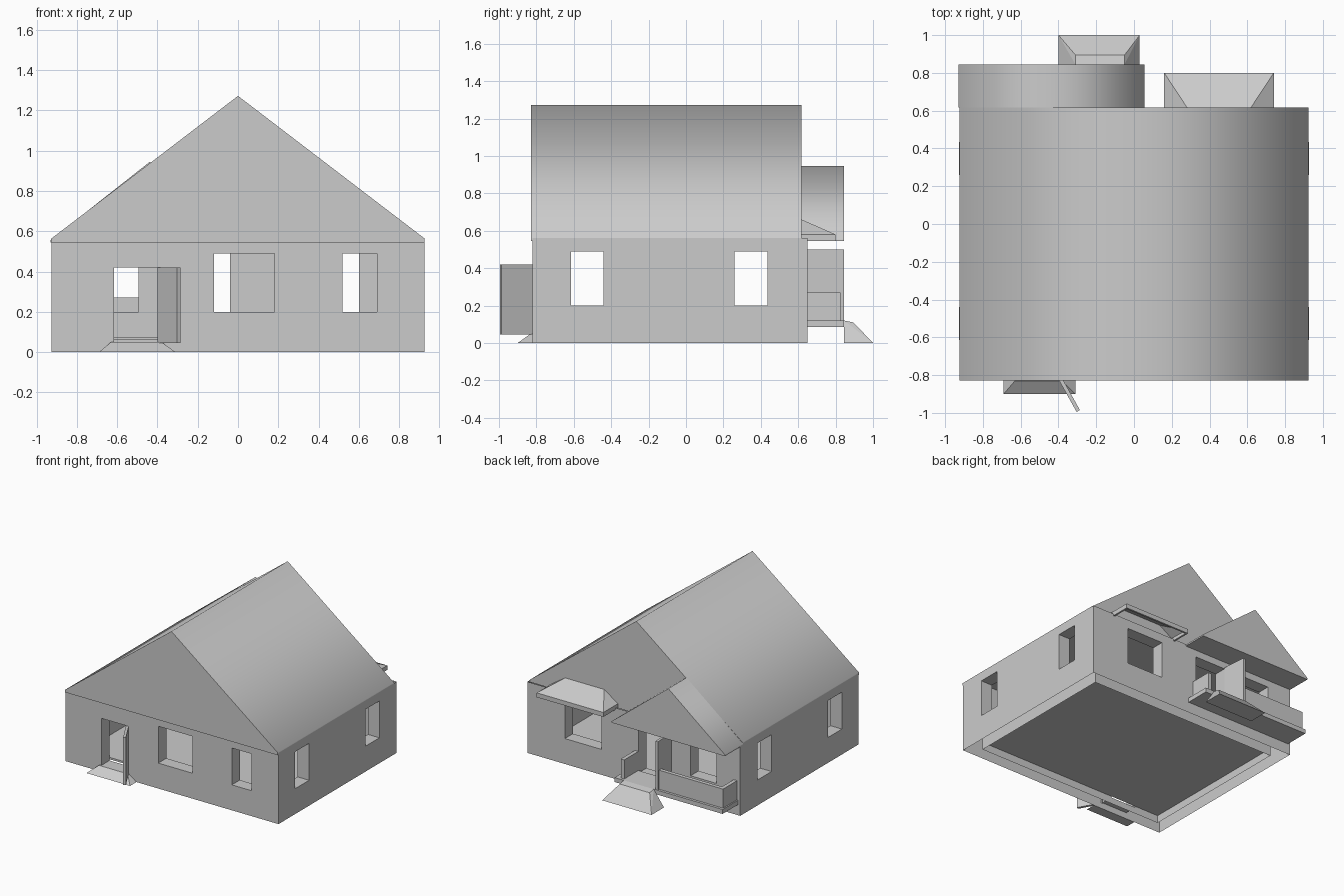
import bpy, bmesh, math
from mathutils import Vector

if "Cube" in bpy.data.objects:
    bpy.data.objects.remove(bpy.data.objects["Cube"])


def finish(bm, name):
    bmesh.ops.remove_doubles(bm, verts=bm.verts, dist=1e-5)
    me = bpy.data.meshes.new(name)
    bm.to_mesh(me)
    bm.free()
    ob = bpy.data.objects.new(name, me)
    bpy.context.collection.objects.link(ob)
    return ob


def hull(name, pts, open_below=False):
    bm = bmesh.new()
    for p in pts:
        bm.verts.new(p)
    bmesh.ops.convex_hull(bm, input=bm.verts)
    bmesh.ops.recalc_face_normals(bm, faces=bm.faces)
    bmesh.ops.dissolve_limit(bm, angle_limit=0.01, verts=bm.verts, edges=bm.edges)
    if open_below:
        bm.normal_update()
        low = [f for f in bm.faces if f.normal.z < -0.9]
        bmesh.ops.delete(bm, geom=low, context='FACES')
    return finish(bm, name)


def box(name, x, y, z):
    return hull(name, [(a, b, c) for a in x for b in y for c in z])


def leaf(name, a, b, z, t=0.02):
    # upright board running from plan point a to plan point b
    a, b = Vector(a), Vector(b)
    n = (b - a).orthogonal().normalized() * t / 2
    return hull(name, [(*(p + s * n), h) for p in (a, b) for s in (1, -1) for h in z])


def gable(name, x, y, z_low, z_eave, z_top):
    mid = sum(x) / 2
    section = [(x[0], z_low), (x[1], z_low), (x[1], z_eave), (mid, z_top), (x[0], z_eave)]
    ob = hull(name, [(a, b, c) for b in y for a, c in section])
    bpy.ops.object.select_all(action='DESELECT')
    bpy.context.view_layer.objects.active = ob
    ob.select_set(True)
    bpy.ops.object.shade_smooth_by_angle(angle=math.radians(80))
    return ob


def wall(name, span, height, place, holes):
    # two skins, open at top and bottom, joined by the reveals of the openings
    # place(u, d, z): u along the wall, d depth inwards
    us = sorted({*span, *[u for h in holes for u in h[:2]]})
    zs = sorted({0, height, *[z for h in holes for z in h[2:]]})
    bm = bmesh.new()

    def quad(*pts):
        bm.faces.new([bm.verts.new(p) for p in pts])

    def point(u, d, z):
        return place(min(max(u, span[0] + d), span[1] - d), d, z)

    def is_hole(u, z):
        return any(a < u < b and c < z < e for a, b, c, e in holes)

    for u0, u1 in zip(us, us[1:]):
        for z0, z1 in zip(zs, zs[1:]):
            if not is_hole((u0 + u1) / 2, (z0 + z1) / 2):
                for d in (0, T):
                    c = [point(u0, d, z0), point(u1, d, z0), point(u1, d, z1), point(u0, d, z1)]
                    quad(*(c if d == 0 else c[::-1]))
    for a, b, c, e in holes:
        ring = [(a, c), (b, c), (b, e), (a, e)]
        for (p, q), (r, s) in zip(ring, ring[1:] + ring[:1]):
            quad(place(p, 0, q), place(r, 0, s), place(r, T, s), place(p, T, q))
    return finish(bm, name)


T = 0.10                    # wall thickness
W, F, B = 0.927, -0.82, 0.65  # half width, front, back
H = 0.56

# walls with their openings (u0, u1, z0, z1)
wall("front_wall", (-W, W), H, lambda u, d, z: (u, F + d, z),
     [(-.615, -.39, .05, .42), (-.12, .18, .2, .49), (.52, .69, .2, .49)])
wall("back_wall", (-W, W), H, lambda u, d, z: (-u, B - d, z),
     [(-.6, -.28, .2, .49), (.04, .31, .1, .49), (.495, .72, .2, .49)])
wall("right_wall", (F, B), H, lambda u, d, z: (W - d, u, z),
     [(-.615, -.44, .2, .49), (.26, .435, .2, .49)])
wall("left_wall", (-B, -F), H, lambda u, d, z: (-W + d, -u, z),
     [(.44, .615, .2, .49), (-.435, -.26, .2, .49)])
box("floor", (-W + T, W - T), (F + T, B - T), (.06, .075))

# roofs
gable("main_roof", (-.925, .925), (-.828, .618), .545, .565, 1.272)
gable("porch_roof", (-.93, .055), (.618, .845), .545, .557, .945)

# window awning, hollow underneath
awning = hull("awning", [(x, y, z) for x in (.16, .74) for y in (.618, .8) for z in (.545, .58)]
              + [(.28, .618, .66), (.62, .618, .66)], open_below=True)
mod = awning.modifiers.new("shell", 'SOLIDIFY')
mod.thickness = 0.02
mod.offset = -1

# porch floor and low parapets
box("porch_floor", (-.91, .03), (B, .845), (.085, .12))
box("porch_front_parapet", (-.9, -.34), (.795, .825), (.12, .27))
box("porch_left_parapet", (-.9, -.87), (B, .825), (.12, .27))
box("porch_right_parapet", (-.04, -.01), (B, .825), (.12, .27))

# entrance ramps
hull("front_ramp", [(-.69, -.9, 0), (-.31, -.9, 0), (-.69, F, 0), (-.31, F, 0),
                    (-.63, F - .01, .05), (-.38, F - .01, .05), (-.63, F, .05), (-.38, F, .05)])
hull("back_ramp", [(-.4, 1, 0), (.03, 1, 0), (-.4, .845, 0), (.03, .845, 0),
                   (-.31, .895, .11), (-.05, .895, .11), (-.31, .845, .12), (-.05, .845, .12)])

# open doors
leaf("front_door", (-.39, -.82), (-.295, -.99), (.045, .42))
leaf("back_door", (-.32, B), (-.335, .843), (.12, .5))
